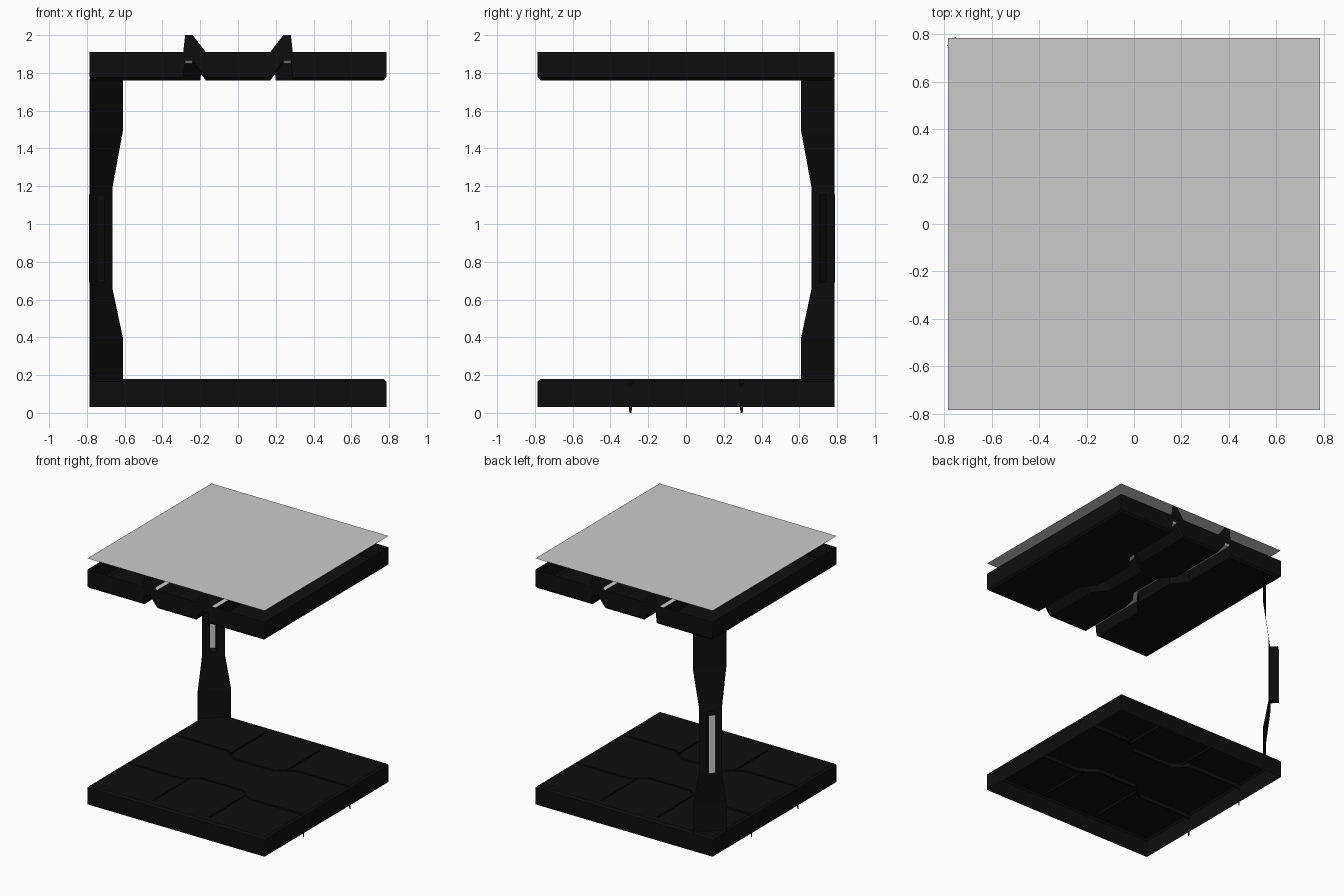
import bpy, bmesh
from math import sqrt

if "Cube" in bpy.data.objects:
    bpy.data.objects.remove(bpy.data.objects["Cube"])

E, C = 0.785, 0.015          # half width of the tile, edge chamfer
dark = bpy.data.materials.new("dark_panel")
dark.diffuse_color = (0.004, 0.004, 0.004, 1)
dark.use_nodes = True
dark.node_tree.nodes["Principled BSDF"].inputs["Base Color"].default_value = dark.diffuse_color


def finish(name, bm, mat):
    me = bpy.data.meshes.new(name)
    bm.to_mesh(me)
    bm.free()
    ob = bpy.data.objects.new(name, me)
    bpy.context.collection.objects.link(ob)
    if mat:
        me.materials.append(mat)
    return ob


def grid(bm, rows):
    """Skin a grid of points, returns faces[row][column]."""
    vs = [[bm.verts.new(p) for p in r] for r in rows]
    return [[bm.faces.new((a[j], a[j + 1], b[j + 1], b[j])) for j in range(len(a) - 1)]
            for a, b in zip(vs, vs[1:])]


def mirrored(half):
    """Mirror (position, depth, shifts, seam) columns about the centre."""
    return [(-p, *r) for p, *r in reversed(half)] + half


def jog(s, start, end, amount):
    """Inward offset of a channel along its length."""
    t = (end - abs(s)) / (end - start)
    return amount * max(0, min(1, t))


def tray_rows(cols, stations, amount, place, seams=()):
    rows = []
    for s in stations:
        row = []
        for p, d, moves, seam in cols:
            q = p - (1 if p > 0 else -1) * jog(s, 0.18, 0.30, amount) * moves
            end = C if abs(s) == E and abs(p) < E else 0
            cut = 0.015 if seam and abs(s) in seams else 0
            row.append(place(q, s, d + end + cut))
        rows.append(row)
    return rows


def tray(name, rows, dz, light_cols=()):
    """Panelled surface with thin side walls, open at the back."""
    bm = bmesh.new()
    faces = grid(bm, rows)
    rim = [e for e in bm.edges if e.is_boundary]
    ext = bmesh.ops.extrude_edge_only(bm, edges=rim)
    bmesh.ops.translate(bm, vec=(0, 0, dz),
                        verts=[g for g in ext["geom"] if isinstance(g, bmesh.types.BMVert)])
    bmesh.ops.recalc_face_normals(bm, faces=bm.faces)
    # make sure the panelled side faces away from the walls
    if faces[len(faces) // 2][len(faces[0]) // 2].normal.z * dz > 0:
        bmesh.ops.reverse_faces(bm, faces=bm.faces)
    gone = [r[j] for r in faces for j in light_cols]
    bmesh.ops.delete(bm, geom=gone, context='FACES')
    return finish(name, bm, dark)


def both_ways(half):
    return sorted([-s for s in half] + half)


# Floor: two thin jogged seams along x, short cross seams in the outer strips
floor_cols = mirrored([(0.286, 0, 1, 0), (0.288, 0.03, 1, 0), (0.300, 0.03, 1, 0),
                       (0.302, 0, 1, 0), (0.31, 0, 1, 1), (0.715, 0, 0, 1),
                       (0.72, 0, 0, 0), (E - C, 0, 0, 0), (E, C, 0, 0)])
floor_st = both_ways([0.18, 0.243, 0.246, 0.254, 0.257, 0.30, E - C, E])
tray("floor", tray_rows(floor_cols, floor_st, 0.09,
                        lambda q, s, d: (s, q, 0.18 - d), (0.246, 0.254)), -0.135)

# Ceiling: two deep jogged light channels along y
ceil_cols = mirrored([(0.17, 0, 1, 0), (0.24, 0.09, 1, 0), (0.28, 0.09, 1, 0),
                      (0.29, 0, 1, 0), (E - C, 0, 0, 0), (E, C, 0, 0)])
ceil_rows = tray_rows(ceil_cols, both_ways([0.18, 0.30, E - C, E]), 0.09,
                      lambda q, s, d: (q, s, 1.76 + d))
tray("ceiling", ceil_rows, 0.135, (3, 7))

# Ceiling light strips at the top of the channels
for side, j in (("left", 3), ("right", 7)):
    bm = bmesh.new()
    grid(bm, [r[j:j + 2] for r in ceil_rows])
    for f in bm.faces:
        if f.normal.z == 0:
            f.normal_update()
        if f.normal.z > 0:
            f.normal_flip()
    finish("ceiling_light_" + side, bm, None)


# Corner pillar: diagonal sheet pinched toward the corner, with a light slot
def diag(u, t, z):
    return ((-u + t) / sqrt(2), (u + t) / sqrt(2), z)


SLOT, DEPTH, Z0, Z1 = 0.025, 0.067, 0.69, 1.155
rows = []
for z, w in ((0.17, 0.175), (0.40, 0.175), (0.66, 0.12), (Z0, 0.12),
             (Z1, 0.12), (1.19, 0.12), (1.49, 0.175), (1.77, 0.175)):
    h = w / sqrt(2)
    rows.append([diag((2 * E - w) / sqrt(2), t, z) for t in (-h, -SLOT, SLOT, h)])
bm = bmesh.new()
faces = grid(bm, rows)
bmesh.ops.delete(bm, geom=[faces[3][1]], context='FACES_ONLY')
front = (2 * E - 0.12) / sqrt(2)
loop = [(-SLOT, Z0), (SLOT, Z0), (SLOT, Z1), (-SLOT, Z1), (-SLOT, Z0)]
grid(bm, [[diag(front + d, t, z) for t, z in loop] for d in (0, DEPTH)])
bmesh.ops.remove_doubles(bm, verts=bm.verts, dist=0.0005)
bmesh.ops.recalc_face_normals(bm, faces=bm.faces)
bm.faces.ensure_lookup_table()
if bm.faces[0].normal.x < 0:
    bmesh.ops.reverse_faces(bm, faces=bm.faces)
finish("corner_pillar", bm, dark)

# Pillar light at the back of the slot
bm = bmesh.new()
bm.faces.new([bm.verts.new(diag(front + DEPTH, t, z)) for t, z in loop[:4]])
finish("pillar_light", bm, None)

# Flat cover sheet above the ceiling
bm = bmesh.new()
bm.faces.new([bm.verts.new((x * E, y * E, 2.0))
              for x, y in ((-1, -1), (1, -1), (1, 1), (-1, 1))])
finish("roof_cover", bm, None)
